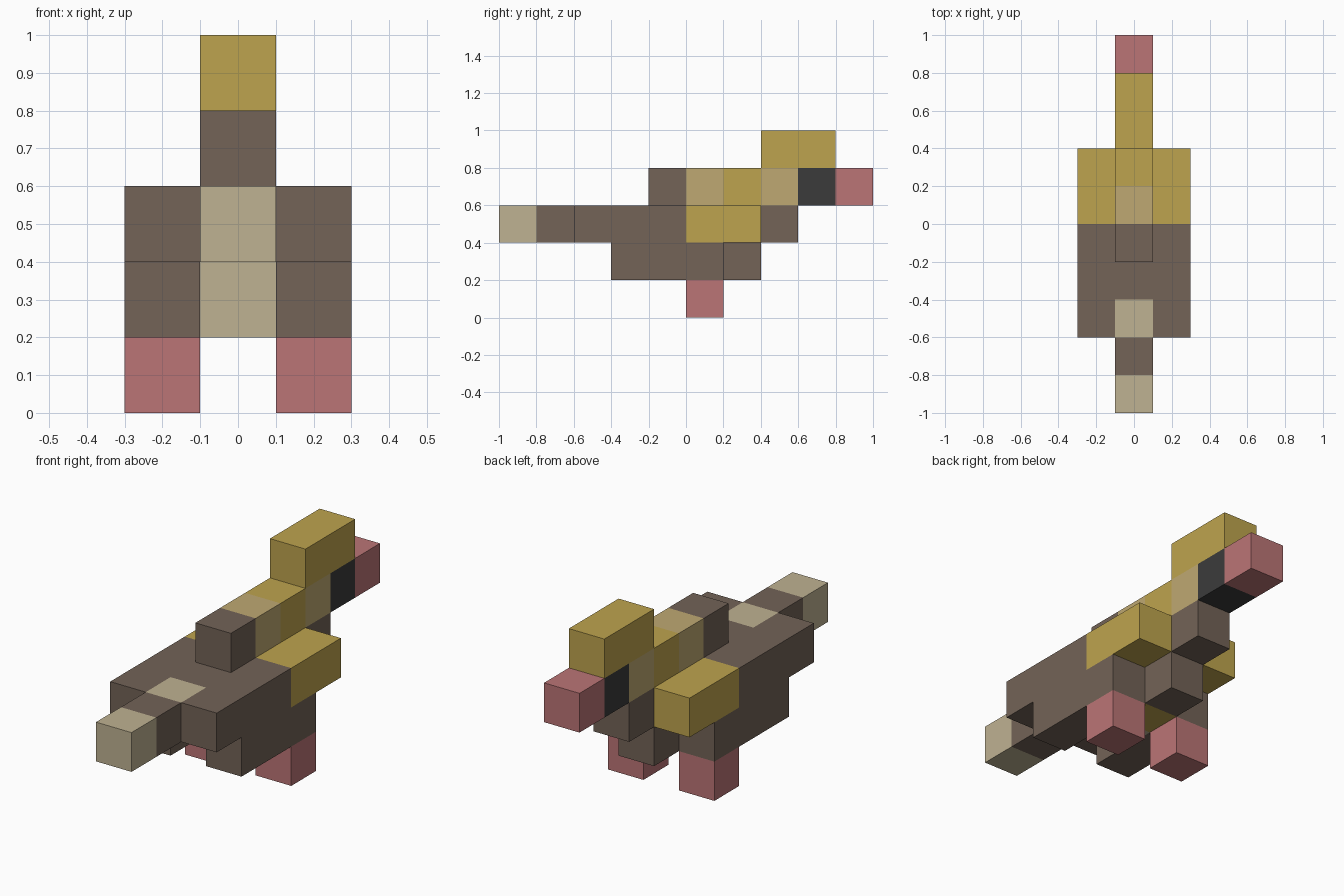
import bpy
import bmesh
from mathutils import Matrix, Vector

cube = bpy.data.objects.get("Cube")
if cube:
    bpy.data.objects.remove(cube, do_unlink=True)

U = 0.2  # edge length of one block


def linear(c):
    c /= 255
    return c / 12.92 if c <= 0.04045 else ((c + 0.055) / 1.055) ** 2.4


def material(name, r, g, b):
    m = bpy.data.materials.new(name)
    m.use_nodes = True
    colour = (linear(r), linear(g), linear(b), 1)
    m.diffuse_color = colour
    bsdf = m.node_tree.nodes["Principled BSDF"]
    bsdf.inputs["Base Color"].default_value = colour
    bsdf.inputs["Roughness"].default_value = 0.9
    return m


brown = material("brown", 115, 99, 87)
gold = material("gold", 190, 164, 78)
beige = material("beige", 191, 178, 146)
tan = material("tan", 191, 169, 114)
pink = material("pink", 187, 117, 118)
black = material("black", 59, 59, 59)


def block(name, mat, x, y, z):
    """Box given as (first, last) edges, counted in blocks along each axis."""
    lo = Vector((x[0], y[0], z[0])) * U
    hi = Vector((x[1], y[1], z[1])) * U
    bm = bmesh.new()
    bmesh.ops.create_cube(bm, size=1, matrix=Matrix.Translation((lo + hi) / 2)
                          @ Matrix.Diagonal((*(hi - lo), 1)))
    mesh = bpy.data.meshes.new(name)
    bm.to_mesh(mesh)
    bm.free()
    mesh.materials.append(mat)
    bpy.context.collection.objects.link(bpy.data.objects.new(name, mesh))


MID = (-0.5, 0.5)

# Tail and centre of the body
block("tail_tip", beige, MID, (-5, -4), (2, 3))
block("tail", brown, MID, (-4, -3), (2, 3))
block("rump_patch", beige, MID, (-3, -2), (2, 3))
block("spine", brown, MID, (-2, 3), (2, 3))

# Underside
block("belly_rear", beige, MID, (-1, 0), (1, 2))
block("belly_middle", gold, MID, (0, 1), (1, 2))
block("breast", brown, MID, (1, 2), (1, 2))

# Paired wings, thighs and feet
for side, x in (("left", (0.5, 1.5)), ("right", (-1.5, -0.5))):
    block(side + "_wing", brown, x, (-3, 0), (2, 3))
    block(side + "_shoulder", gold, x, (0, 2), (2, 3))
    block(side + "_thigh", brown, x, (-2, 1), (1, 2))
    block(side + "_foot", pink, x, (0, 1), (0, 1))

# Neck, head, beak and crest
block("nape", brown, MID, (-1, 0), (3, 4))
block("neck_rear", tan, MID, (0, 1), (3, 4))
block("neck_front", gold, MID, (1, 2), (3, 4))
block("cheek", tan, MID, (2, 3), (3, 4))
block("eye_band", black, MID, (3, 4), (3, 4))
block("beak", pink, MID, (4, 5), (3, 4))
block("crest", gold, MID, (2, 4), (4, 5))
